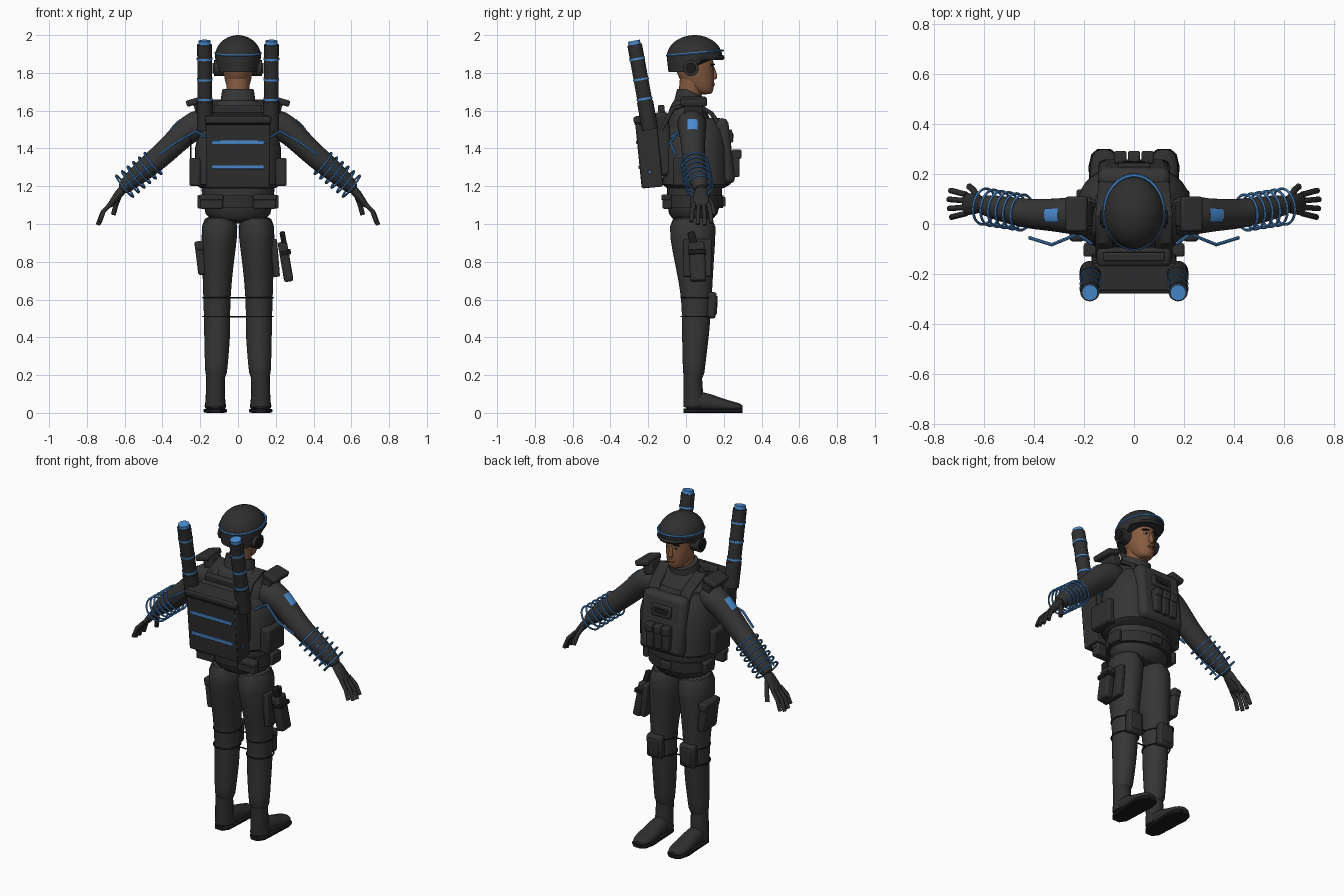
import bpy
import bmesh
from math import sin, cos, pi, copysign
from mathutils import Vector, Matrix, Euler

if "Cube" in bpy.data.objects:
    bpy.data.objects.remove(bpy.data.objects["Cube"])


def material(name, red, green, blue):
    mat = bpy.data.materials.new(name)
    mat.use_nodes = True
    color = (red, green, blue, 1)
    mat.diffuse_color = color
    mat.node_tree.nodes["Principled BSDF"].inputs["Base Color"].default_value = color
    return mat


cloth = material("charcoal cloth", .036, .036, .036)
gear = material("dark gear", .028, .028, .029)
black = material("black", .01, .01, .01)
blue = material("bright blue", .07, .27, .66)
skin = material("brown skin", .24, .105, .052)
white = material("eye white", .55, .52, .48)


def finish(name, bm, mat, bevel=0, sub=0):
    """Turn a bmesh into a smooth-shaded object with sharp edges kept."""
    bmesh.ops.recalc_face_normals(bm, faces=bm.faces)
    mesh = bpy.data.meshes.new(name)
    bm.to_mesh(mesh)
    bm.free()
    mesh.materials.append(mat)
    mesh.polygons.foreach_set("use_smooth", [True] * len(mesh.polygons))
    mesh.set_sharp_from_angle(angle=.7)
    obj = bpy.data.objects.new(name, mesh)
    bpy.context.scene.collection.objects.link(obj)
    if bevel:
        mod = obj.modifiers.new("bevel", "BEVEL")
        mod.width, mod.segments = bevel, 2
    if sub:
        obj.modifiers.new("subdivision", "SUBSURF").levels = sub
        obj.modifiers["subdivision"].render_levels = sub
    return obj


def box(name, center, size, mat, rot=(0, 0, 0), bevel=.008):
    bm = bmesh.new()
    bmesh.ops.create_cube(bm, size=1)
    bmesh.ops.scale(bm, vec=size, verts=bm.verts)
    obj = finish(name, bm, mat, bevel)
    obj.location, obj.rotation_euler = center, rot
    return obj


def loft(name, rows, mat, ref=(0, 1, 0), flat=False, sides=20, power=2, sub=0):
    """Skin rings along a path; each row is x, y, z, radius across, radius along ref."""
    bm = bmesh.new()
    points = [Vector(row[:3]) for row in rows]
    rings = []
    for i, row in enumerate(rows):
        ahead = points[min(i + 1, len(rows) - 1)] - points[max(i - 1, 0)]
        tangent = Vector((0, 0, 1)) if flat else ahead.normalized()
        v = (Vector(ref) - tangent * tangent.dot(Vector(ref))).normalized()
        u = v.cross(tangent)
        ring = []
        for k in range(sides):
            c, s = cos(2 * pi * k / sides), sin(2 * pi * k / sides)
            c, s = (copysign(abs(w) ** (2 / power), w) for w in (c, s))
            ring.append(bm.verts.new(points[i] + u * c * row[3] + v * s * row[4]))
        rings.append(ring)
    for low, high in zip(rings, rings[1:]):
        for k in range(sides):
            n = (k + 1) % sides
            bm.faces.new((low[k], low[n], high[n], high[k]))
    bm.faces.new(rings[0])
    bm.faces.new(rings[-1])
    return finish(name, bm, mat, sub=sub)


def column(name, rows, mat, **options):
    """Level rings on the centre plane; each row is z, y, half width, half depth."""
    return loft(name, [(0, y, z, rx, ry) for z, y, rx, ry in rows], mat, flat=True, **options)


def rod(name, points, radius, mat, sides=16, ref=(0, 1, 0)):
    return loft(name, [(*p, radius, radius) for p in points], mat, sides=sides, ref=ref)


def hoop(name, center, axis, radius, thick, mat, stretch=1):
    bm = bmesh.new()
    grid = [[bm.verts.new(((radius + thick * cos(b)) * cos(a), (radius + thick * cos(b)) * sin(a) * stretch,
             thick * sin(b))) for b in [2 * pi * j / 6 for j in range(6)]]
            for a in [2 * pi * i / 32 for i in range(32)]]
    for i in range(32):
        for j in range(6):
            bm.faces.new((grid[i - 1][j - 1], grid[i][j - 1], grid[i][j], grid[i - 1][j]))
    obj = finish(name, bm, mat)
    obj.location = center
    obj.rotation_euler = Vector((0, 0, 1)).rotation_difference(Vector(axis)).to_euler()
    return obj


# Jacket, vest and belt
column("jacket", [(1.0, .035, .17, .12), (1.1, .04, .185, .145), (1.2, .05, .2, .15), (1.35, .04, .215, .15),
                  (1.5, .02, .215, .135), (1.58, .01, .19, .11), (1.635, .005, .125, .085),
                  (1.67, .01, .08, .065)], cloth, sub=1)
column("vest", [(1.19, .05, .2, .15), (1.21, .055, .225, .18), (1.4, .055, .228, .175),
                (1.5, .05, .205, .16), (1.56, .05, .16, .13)], cloth, power=2.5, sides=32)
column("belt", [(1.085, .04, .2, .155), (1.15, .04, .2, .16)], gear, sides=32)
box("belt_buckle", (0, .2, 1.118), (.07, .02, .05), gear)
box("vest_front_panel", (0, .2, 1.385), (.29, .085, .35), cloth, (.12, 0, 0), .03)
box("chest_pouch", (0, .23, 1.465), (.13, .035, .07), gear, (.12, 0, 0))
box("chest_pouch_window", (0, .248, 1.468), (.09, .006, .03), black, (.12, 0, 0), .002)
for i in (-1, 0, 1):
    box("magazine_pouch", (i * .055, .262, 1.315), (.047, .045, .13), gear)
    box("magazine_flap", (i * .055, .268, 1.37), (.05, .05, .05), gear)
collar = column("collar", [(1.61, .01, .1, .08), (1.66, .015, .092, .076), (1.715, .025, .085, .072)],
                cloth, sides=28)
for vert in collar.data.vertices:
    vert.co.z -= max(0, vert.co.y) * .45

# Head and face
loft("neck", [(0, .015, 1.62, .06, .06), (0, .035, 1.8, .062, .065)], skin, flat=True)
column("head", [(1.685, .1, .03, .035), (1.705, .085, .052, .06), (1.745, .064, .067, .088),
                (1.8, .048, .078, .1), (1.86, .042, .081, .105), (1.92, .04, .075, .1)], skin, sub=1)
column("nose", [(1.762, .143, .012, .012), (1.775, .148, .018, .024), (1.81, .142, .01, .016),
                (1.845, .138, .008, .008)], skin, sides=10, sub=1)
box("lips", (0, .146, 1.74), (.045, .014, .015), skin, bevel=.006)
box("mouth_line", (0, .152, 1.74), (.036, .005, .003), black, bevel=0)
for side in (-1, 1):
    box("eye", (side * .031, .136, 1.822), (.022, .012, .01), white, (0, 0, -side * .35), .004)
    box("pupil", (side * .031, .141, 1.822), (.009, .006, .01), black, (0, 0, -side * .35), .002)
    box("eyebrow", (side * .033, .141, 1.843), (.04, .012, .008), black, (0, side * .1, -side * .35), .003)

# Helmet with raised front edge, brim and ear cups
dome = [(1.885 + .115 * sin(a), .045, .122 * cos(a), .147 * cos(a)) for a in [i * pi / 17 for i in range(9)]]
helmet = column("helmet", [(1.805, .035, .108, .128)] + dome, gear, sides=32)
for vert in helmet.data.vertices:
    if vert.co.z < 1.85:
        vert.co.z += .072 * min(1, max(0, (vert.co.y - .03) / .06))
column("helmet_brim", [(1.868, .062, .108, .135), (1.88, .065, .116, .139), (1.895, .06, .118, .138)],
       gear, sides=32)
hoop("helmet_band", (0, .048, 1.905), (0, -.09, 1), .12, .006, blue, 1.23)
for side in (-1, 1):
    rod("ear_cup", [(side * .075, .026, 1.825), (side * .128, .026, 1.825)], .042, gear, 20)
    rod("ear_cup_cap", [(side * .12, .026, 1.825), (side * .136, .026, 1.825)], .028, black, 20)

# Backpack, leaning back; parts are placed in its own frame
lean = Euler((.1, 0, 0))
pack_frame = Matrix.Translation((0, -.195, 1.385)) @ lean.to_matrix().to_4x4()


def pack_box(name, center, size, mat, bevel=.008):
    return box(name, pack_frame @ Vector(center), size, mat, lean, bevel)


pack_box("backpack", (0, 0, 0), (.34, .11, .385), gear)
pack_box("backpack_back_panel", (0, -.052, -.02), (.325, .014, .335), gear, .004)
pack_box("backpack_lid", (0, -.008, .172), (.348, .115, .035), gear)
pack_box("backpack_lid_seam", (0, -.008, .15), (.342, .112, .006), black, .001)
for height in (-.078, .054):
    pack_box("backpack_stripe", (0, -.06, height), (.28, .008, .019), blue, .002)
pack_box("backpack_harness", (0, .08, .03), (.3, .08, .34), gear, .02)
box("pack_handle", (0, -.13, 1.6), (.25, .035, .06), gear, lean)
rod("antenna", [(-.25, -.02, 1.34), (-.25, -.02, 1.46)], .004, black, 8)
for side in (-1, 1):
    pack_box("pack_side_stud", (side * .172, -.01, -.11), (.006, .012, .012), blue, .002)
    # Launch tubes with blue bands and caps
    foot, top = Vector((side * .175, -.19, 1.5)), Vector((side * .177, -.272, 1.95))
    rod("tube", [foot, top], .039, gear, 20)
    rod("tube_socket", [foot, foot.lerp(top, .33)], .043, gear, 20)
    for t in (.35, .58, .82):
        rod("tube_band", [foot.lerp(top, t), foot.lerp(top, t + .024)], .042, blue, 20)
    rod("tube_cap", [top, foot.lerp(top, 1.045)], .032, blue, 20)

# Arms, hands and shoulder gear
for side in (-1, 1):
    def at(x, y, z):
        return Vector((side * x, y, z))

    arm_rows = [(.13, .03, 1.54, .08, .085), (.23, .032, 1.525, .082, .078), (.29, .035, 1.475, .07, .07),
                (.35, .037, 1.415, .065, .064), (.42, .04, 1.35, .062, .06), (.5, .055, 1.285, .058, .055),
                (.57, .07, 1.225, .046, .047), (.622, .08, 1.175, .034, .038)]
    arm = loft("sleeve", [(side * r[0], *r[1:]) for r in arm_rows], cloth, sub=1)
    loft("palm", [(*at(.6, .08, 1.195), .026, .032), (*at(.635, .08, 1.155), .023, .04),
                  (*at(.672, .08, 1.105), .017, .047), (*at(.685, .08, 1.09), .012, .042)], gear, sub=1)
    for i, length in enumerate((.85, .97, 1, .9)):
        y = .043 + i * .025
        root, tip = at(.672, y, 1.11), at(.742, y + (i - 1.5) * .012, .995)
        knuckle = at(.718, y + (i - 1.5) * .008, 1.06)
        rod("finger", [root, root.lerp(knuckle, length), root.lerp(tip, length)], .0115, gear, 10)
    rod("thumb", [at(.625, .105, 1.155), at(.645, .137, 1.105), at(.66, .15, 1.05)], .013, gear, 10)

    # Forearm coil rings
    first, last = at(.45, .046, 1.32), at(.6, .07, 1.2)
    for i in range(6):
        hoop("forearm_coil", first.lerp(last, i / 5), last - first, .072, .0055, blue)
    rod("coil_spine", [first + Vector((0, -.07, 0)), last + Vector((0, -.07, 0))], .005, blue, 8)
    rod("pack_cable", [at(.17, -.08, 1.46), at(.225, -.04, 1.49), at(.33, -.083, 1.43),
                       at(.42, -.055, 1.365)], .007, blue, 8)

    # Blue sleeve patch wrapped onto the arm
    bm = bmesh.new()
    bmesh.ops.create_grid(bm, x_segments=8, y_segments=8, size=.038)
    patch = finish("sleeve_patch", bm, blue)
    patch.location = at(.35, .035, 1.545)
    patch.rotation_euler = (0, side * .77, 0)
    wrap = patch.modifiers.new("wrap", "SHRINKWRAP")
    wrap.target, wrap.offset = arm, .004

    box("shoulder_pad", at(.23, .04, 1.648), (.09, .14, .034), gear, (0, side * .28, 0), .01)
    box("shoulder_pad_mount", at(.2, .04, 1.615), (.06, .1, .07), gear, (0, side * .28, 0))
    loft("vest_strap", [(*at(.1, .2, 1.49), .012, .035), (*at(.11, .135, 1.585), .012, .035),
                        (*at(.12, .03, 1.648), .012, .035), (*at(.12, -.07, 1.61), .012, .035),
                        (*at(.12, -.13, 1.5), .012, .035)], gear, ref=(1, 0, 0), power=4)
    box("vest_side_pouch", at(.228, .01, 1.275), (.06, .16, .15), gear, bevel=.012)
    box("belt_back_pouch", at(.14, -.1, 1.118), (.12, .05, .075), gear)
    box("belt_back_flap", at(.14, -.106, 1.14), (.125, .05, .03), gear)
    box("belt_side_pouch", at(.2, .07, 1.118), (.03, .09, .07), gear)

    # Trousers, knee pads and boots
    legs = [(.095, .035, 1.06, .1, .13), (.099, .035, .92, .096, .122), (.107, .045, .78, .083, .102),
            (.112, .056, .62, .073, .082), (.111, .054, .5, .07, .076), (.11, .05, .4, .07, .072),
            (.115, .042, .25, .061, .06), (.117, .04, .165, .057, .056)]
    loft("trouser_leg", [(side * r[0], *r[1:]) for r in legs], cloth, flat=True, sub=1)
    box("knee_pad", at(.112, .135, .57), (.1, .05, .14), gear, (-.05, 0, 0), .015)
    box("knee_pad_plate", at(.112, .158, .57), (.07, .016, .1), gear, (-.05, 0, 0))
    loft("boot_shaft", [(*at(.118, .035, .2), .05, .049), (*at(.12, .038, .11), .05, .052),
                        (*at(.12, .045, .03), .055, .058)], gear, flat=True)
    foot_rows = [(-.012, .045, .025, .025), (.02, .055, .05, .048), (.09, .06, .056, .052), (.16, .045, .042, .055),
                 (.23, .034, .03, .06), (.28, .029, .024, .048), (.3, .024, .014, .025)]
    boot = loft("boot_foot", [(side * .12, y, z, h, w) for y, z, h, w in foot_rows], gear, (1, 0, 0), sub=1)
    loft("boot_sole", [(side * .12, y, .011, .011, w + .003) for y, z, h, w in foot_rows],
         black, ref=(1, 0, 0), power=5)
    for height in (.51, .61):
        hoop("knee_strap", at(.112, .056, height), (0, 0, 1), .074, .004, black, 1.1)
for height in (.51, .61):
    rod("strap_link", [(-.11, .056, height), (.11, .056, height)], .004, black, 8)

# Thigh holster on one leg, cargo pouch on the other
box("holster_plate", (.197, .06, .82), (.035, .15, .2), gear, (0, -.08, 0))
box("holster", (.252, .06, .8), (.05, .085, .21), gear, (.05, -.17, 0), .012)
box("sidearm_grip", (.24, .035, .92), (.028, .04, .08), black, (.25, -.17, 0))
box("holster_strap", (.252, .06, .85), (.056, .092, .025), black, (.05, -.17, 0), .004)
box("cargo_pouch", (-.198, .065, .82), (.045, .14, .18), gear, (0, -.12, 0), .012)
box("cargo_flap", (-.203, .065, .885), (.052, .148, .05), gear, (0, -.12, 0), .01)
